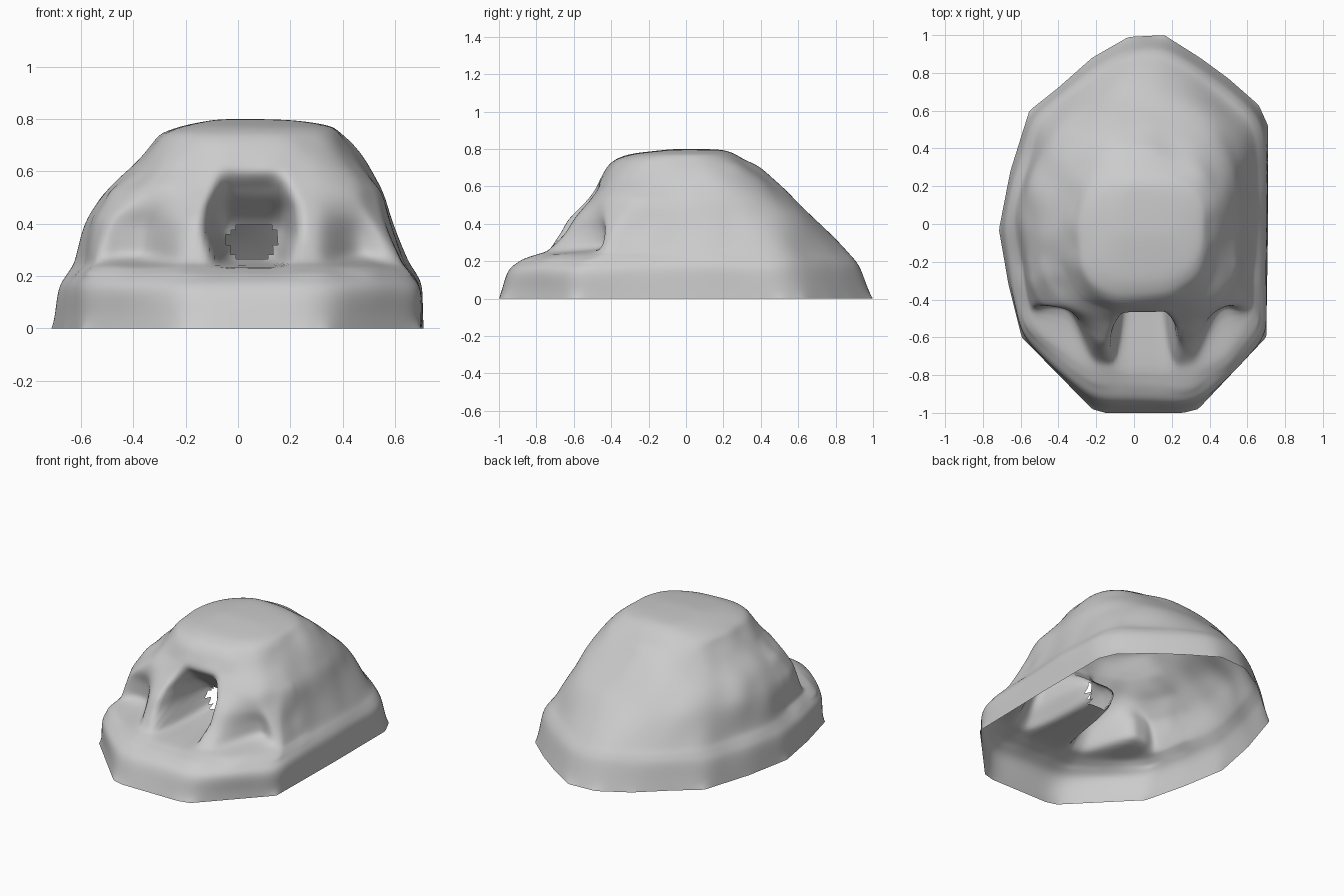
import bpy, bmesh, math
from mathutils import Vector, noise

cube = bpy.data.objects.get("Cube")
if cube:
    bpy.data.objects.remove(cube)

AROUND, UP = 240, 100

# Footprint, counter-clockwise from the front
FOOT = [(.06, -1), (.26, -1), (.34, -.98), (.7, -.6), (.71, 0), (.71, .52), (.66, .63),
        (.5, .77), (.35, .88), (.16, 1), (-.03, .99), (-.22, .88), (-.4, .72),
        (-.55, .6), (-.65, .28), (-.71, -.03), (-.66, -.32), (-.59, -.6),
        (-.22, -.98), (-.15, -1)]

# Height, then reach to the front, back, right (-x) and left (+x)
LEVELS = [(0, 1, 1, .715, .71), (.16, .94, .935, .695, .7), (.21, .85, .9, .655, .67),
          (.25, .735, .86, .62, .64), (.42, .635, .7, .585, .595), (.53, .535, .58, .515, .56),
          (.62, .465, .48, .4, .495), (.7, .425, .39, .325, .435), (.745, .38, .31, .29, .395),
          (.775, .3, .26, .21, .36), (.797, .1, .2, .1, .22), (.802, .02, .02, .02, .02)]


def step(a, b, v):
    t = min(1, max(0, (v - a) / (b - a)))
    return t * t * (3 - 2 * t)


def bump(lo, hi, soft, v):
    return step(lo - soft, lo + soft, v) * (1 - step(hi - soft, hi + soft, v))


def resample(points, count):
    loop = [Vector(p) for p in points]
    edges = list(zip(loop, loop[1:] + loop[:1]))
    total = sum((b - a).length for a, b in edges)
    out = []
    for i in range(count):
        d = total * i / count
        for a, b in edges:
            size = (b - a).length
            if d <= size:
                out.append(a.lerp(b, d / size))
                break
            d -= size
    return out


def profile(t):
    # Even travel along the level table
    f = t * (len(LEVELS) - 1)
    i = min(int(f), len(LEVELS) - 2)
    return [a + (b - a) * (f - i) for a, b in zip(LEVELS[i], LEVELS[i + 1])]


def shape(p, t):
    z, front, back, right, left = profile(t)
    u = Vector((p.x / .71, p.y))
    # Towards the crown the footprint becomes a full, rounded rectangle
    power = 2.1 if u.x < 0 < u.y else 2.7
    full = u / (abs(u.x) ** power + abs(u.y) ** power) ** (1 / power)
    u = u.lerp(full, step(.02, .6, z))
    # The front corners of the plinth stand nearly upright
    if u.y < 0:
        u *= 1 + .13 * (u.x * u.y) ** 2 * bump(.09, .28, .07, z)
    v = Vector((u.x * (left if u.x > 0 else right), u.y * (back if u.y > 0 else front), z))
    # Weathered lumps
    lump = noise.noise(v * 3) * .022 + noise.noise(v * 7) * .012
    v += Vector((u.x, u.y, .3)) * lump * step(.02, .3, z) * (1 - step(.7, .8, z))
    if v.y < 0 and z > .2:
        x = v.x
        # Niches either side of the door pillars
        for lo, hi, top in ((-.54, -.29, .52), (.39, .58, .48)):
            k = bump(lo, hi, .09, x) * step(.23, .265, z) * (1 - step(top - .14, top + .1, z))
            v.y += max(0, -.43 - v.y) * k
        # Tunnel pushed inwards, its roof sloping down to the inner mouth
        pinch = .035 * (1 - step(.25, .38, z)) + .03 * step(.44, .57, z)
        k = bump(pinch - .095, .2 - pinch, .03, x) * step(.235, .256, z)
        k *= 1 - step(.53, .63, z)
        depth = -.23 - .19 * step(.36, .56, z)
        v.y += max(0, depth - v.y) * k
    return v


# Hollow rock shell, open underneath
bm = bmesh.new()
foot = resample(FOOT, AROUND)
rings = [[bm.verts.new(shape(p, r / UP)) for p in foot] for r in range(UP)]
crown = bm.verts.new((.06, .06, .8))
for low, high in zip(rings, rings[1:]):
    for i in range(AROUND):
        j = (i + 1) % AROUND
        bm.faces.new((low[i], low[j], high[j], high[i]))
for i in range(AROUND):
    bm.faces.new((rings[-1][i], rings[-1][(i + 1) % AROUND], crown))


def wear(verts, times):
    for _ in range(times):
        bmesh.ops.smooth_vert(bm, verts=verts, factor=.5,
                              use_axis_x=True, use_axis_y=True, use_axis_z=True)


# Wear the stone soft, most of all away from the doorway
raised = [v for ring in rings[1:] for v in ring] + [crown]
wear([v for v in raised if v.co.y > -.2 or v.co.z > .64 or v.co.z < .2], 25)
wear(raised, 4)

# Open the arched inner mouth of the tunnel
mouth = [f for f in bm.faces
         if all(-.3 < v.co.y < -.18 and .24 < v.co.z < .42
                and abs((v.co.x - .06) / .125) ** 3 + max(0, (v.co.z - .25) / .15) ** 3 < 1.1
                for v in f.verts)]
bmesh.ops.delete(bm, geom=mouth, context='FACES')

mesh = bpy.data.meshes.new("rock_cave")
bm.to_mesh(mesh)
bm.free()
rock = bpy.data.objects.new("rock_cave", mesh)
bpy.context.collection.objects.link(rock)

stone = bpy.data.materials.new("grey_stone")
stone.use_nodes = True
grey = (.6, .6, .6, 1)
stone.diffuse_color = grey
stone.node_tree.nodes["Principled BSDF"].inputs["Base Color"].default_value = grey
mesh.materials.append(stone)

bpy.context.view_layer.objects.active = rock
rock.select_set(True)
bpy.ops.object.shade_smooth_by_angle(angle=math.radians(60))
